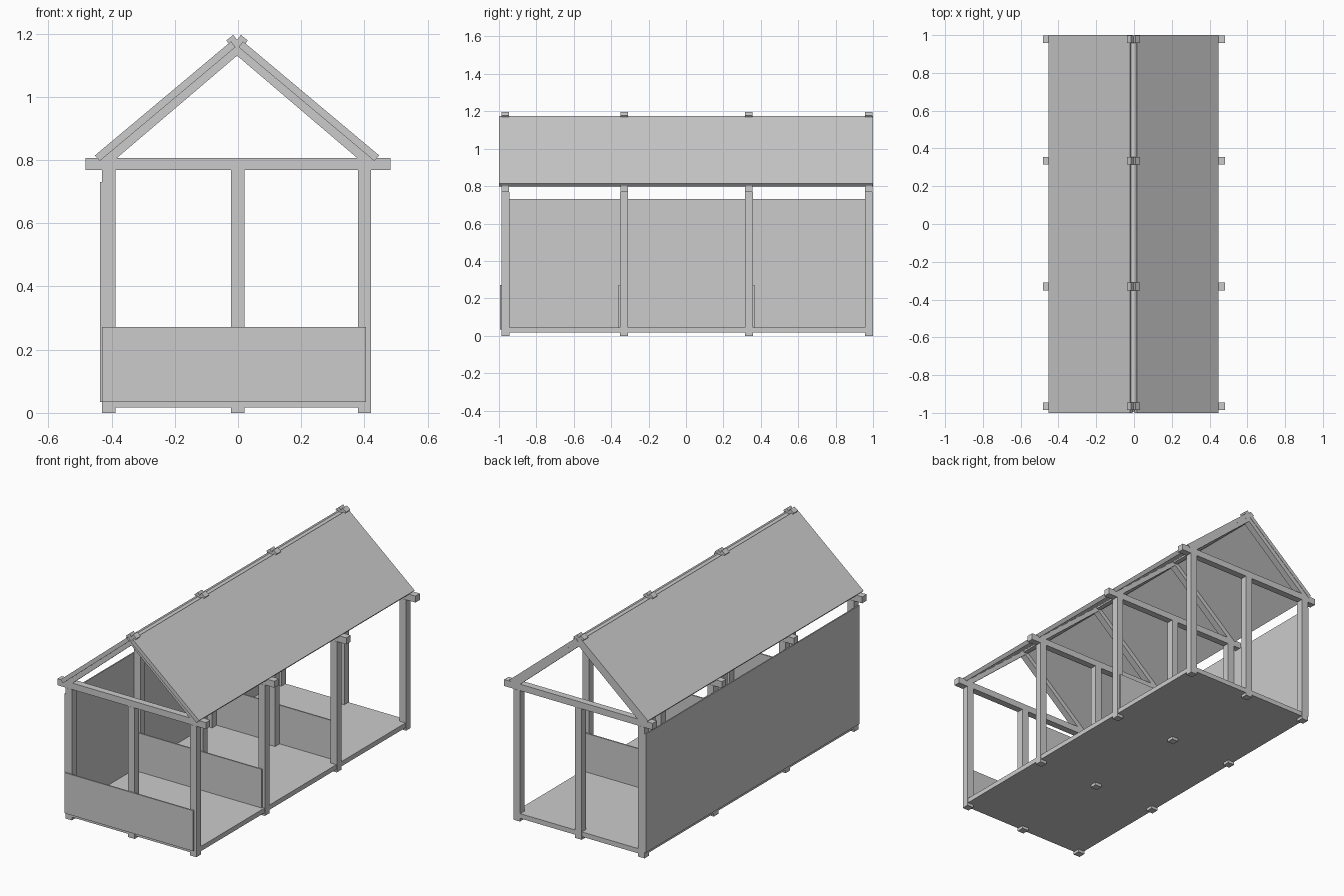
import bpy, bmesh

if "Cube" in bpy.data.objects:
    bpy.data.objects.remove(bpy.data.objects["Cube"])


def prism(name, profile, y0, y1):
    """Extrude an x-z profile along y."""
    bm = bmesh.new()
    face = bm.faces.new([bm.verts.new((x, y0, z)) for x, z in profile])
    ext = bmesh.ops.extrude_face_region(bm, geom=[face])
    verts = [v for v in ext["geom"] if isinstance(v, bmesh.types.BMVert)]
    bmesh.ops.translate(bm, verts=verts, vec=(0, y1 - y0, 0))
    bmesh.ops.recalc_face_normals(bm, faces=bm.faces)
    mesh = bpy.data.meshes.new(name)
    bm.to_mesh(mesh)
    bm.free()
    obj = bpy.data.objects.new(name, mesh)
    bpy.context.collection.objects.link(obj)
    return obj


def box(name, x0, x1, y0, y1, z0, z1):
    return prism(name, [(x0, z0), (x1, z0), (x1, z1), (x0, z1)], y0, y1)


def flip(profile):
    """Mirror a left-hand roof profile across the ridge line."""
    return [(-0.006 - x, z) for x, z in profile]


FRAMES = (-0.966, -0.331, 0.336, 0.978)
POSTS = {"left": -0.409, "middle": -0.001, "right": 0.400}
P = 0.021

# x-z profiles of the left roof slope
rafter = [(-0.437, 0.803), (-0.387, 0.803), (-0.003, 1.130), (-0.003, 1.163)]
ridge_tip = [(-0.037, 1.178), (-0.015, 1.196), (-0.003, 1.180),
             (-0.003, 1.163), (-0.017, 1.152)]
slope = [(-0.453, 0.814), (-0.437, 0.797), (-0.008, 1.157), (-0.022, 1.175)]

# Timber frames: posts, tie beam, rafters and protruding rafter tips
for i, y in enumerate(FRAMES, 1):
    for side, x in POSTS.items():
        box(f"{side}_post_{i}", x - P, x + P, y - P, y + P, 0, 0.768)
    box(f"tie_beam_{i}", -0.482, 0.482, y - 0.02, y + 0.02, 0.768, 0.806)
    for side, fn in (("left", list), ("right", flip)):
        prism(f"{side}_rafter_{i}", fn(rafter), y - 0.02, y + 0.02)
        prism(f"{side}_rafter_tip_{i}", fn(ridge_tip), y - 0.02, y + 0.02)

# Roof slabs and ridge beam
prism("left_roof", slope, -1, 1)
prism("right_roof", flip(slope), -1, 1)
box("ridge_beam", -0.017, 0.011, -0.985, 0.995, 1.14, 1.168)

# Floor
box("floor", -0.428, 0.418, -0.984, 0.996, 0.017, 0.045)

# Tall closed wall on the left
box("left_wall", -0.437, -0.430, -0.985, 0.997, 0.034, 0.73)

# Low partitions, fixed to the outer faces of three frames
for name, y in (("front_panel", -0.995), ("partition_front", -0.360),
                ("partition_back", 0.357)):
    box(name, -0.43, 0.405, y, y + 0.008, 0.034, 0.272)
